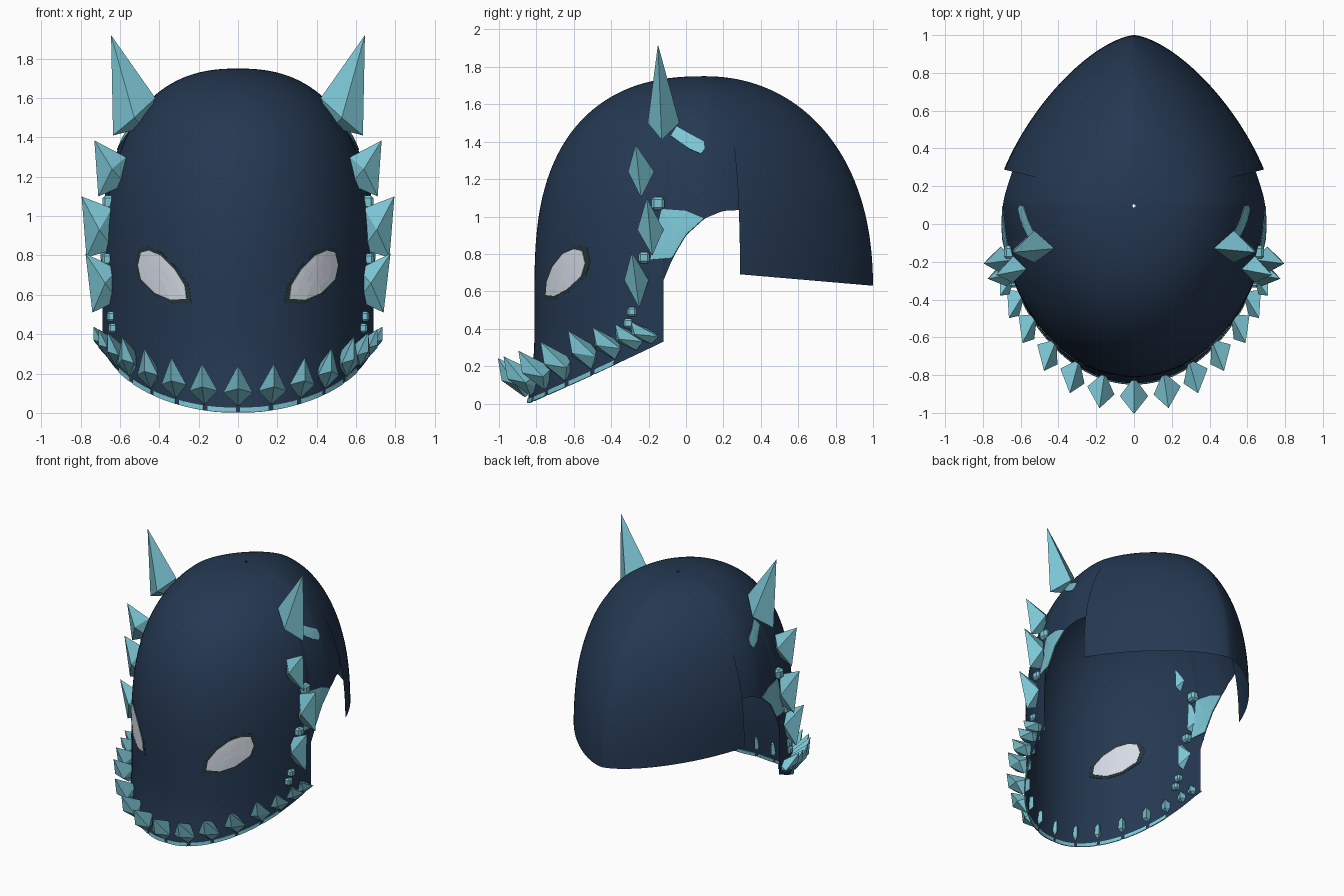
import bpy, bmesh, math
from mathutils import Vector

if "Cube" in bpy.data.objects:
    bpy.data.objects.remove(bpy.data.objects["Cube"])


def material(name, rgb):
    m = bpy.data.materials.new(name)
    m.use_nodes = True
    m.diffuse_color = (*rgb, 1)
    m.node_tree.nodes["Principled BSDF"].inputs["Base Color"].default_value = (*rgb, 1)
    return m


NAVY = material("navy", (0.018, 0.040, 0.083))
TEAL = material("pale_teal", (0.20, 0.56, 0.66))
WHITE = material("eye_white", (0.66, 0.70, 0.78))
RIM = material("dark_green", (0.018, 0.036, 0.038))

TOP, WAIST, MID_Y = 1.75, 0.6, 0.1
WIDTH, FRONT, BACK = 0.71, 0.91, 0.90


def finish(name, bm, mat, mirror=True, smooth=False, thick=0):
    me = bpy.data.meshes.new(name)
    bm.to_mesh(me)
    bm.free()
    me.materials.append(mat)
    if smooth:
        me.shade_smooth()
    ob = bpy.data.objects.new(name, me)
    bpy.context.collection.objects.link(ob)
    if thick:
        mod = ob.modifiers.new("Thickness", "SOLIDIFY")
        mod.thickness, mod.offset = thick, 0
    if mirror:
        ob.modifiers.new("Mirror", "MIRROR")
    return ob


def profile(z, t=0):
    """Dome radius at height z; t goes from 0 (front) to 1 (back)."""
    u = min(max((z - WAIST) / (TOP - WAIST), 0), 1)
    f = (1 - u ** (2.7 - 0.4 * t)) ** (1 / (2.4 - 0.3 * t))
    return f


def surf(a, z, flare=0):
    """Helmet surface: a runs from -90 degrees (back) to 90 (front)."""
    t = max(0, -math.sin(a))
    f = profile(z, t)
    if a >= 0:
        lip = 1 + 0.04 * max(0, 1 - z / 0.3) * math.sin(a)
        return Vector((WIDTH * math.cos(a) * f, MID_Y - FRONT * math.sin(a) * f * lip, z))
    x = WIDTH * max(0, 1 - t ** 1.5) ** 0.65 * f
    x *= 1 + flare * (1 - t) * min(1, max(0, (1.65 - z) / 0.6))
    return Vector((x, MID_Y + BACK * t * f, z))


def normal(a):
    return Vector((math.cos(a) / WIDTH, -math.sin(a) / FRONT, 0)).normalized()


def angle_from_y(y, z=0.6):
    return math.asin(max(0, min(1, (MID_Y - y) / (FRONT * profile(z)))))


def on_front(x, z):
    return surf(math.acos(min(1, x / (WIDTH * profile(z)))), z)


def on_side(y, z):
    return surf(angle_from_y(y, z), z)


# Lower edges of the two shells
def chin_edge(y):
    return max(0.003, (y + 0.81) * 0.48)


ARCH = [(-0.12, 0.66), (-0.07, 0.78), (0, 0.90), (0.1, 0.99), (0.2, 1.03), (0.4, 1.04)]


def face_edge(y):
    if y < -0.12:
        return chin_edge(y)
    for (y0, z0), (y1, z1) in zip(ARCH, ARCH[1:]):
        if y <= y1:
            return z0 + (z1 - z0) * (y - y0) / (y1 - y0)
    return ARCH[-1][1]


def back_edge(y):
    return 0.69 - 0.06 * (y - 0.3) / 0.7


def shell(name, angles, edge, flare=0, rows=44):
    bm = bmesh.new()
    cols = []
    for a in angles:
        low = edge(surf(a, 0.6).y)
        ws = [1 + (0.008 - 1) * j / rows for j in range(rows + 1)]
        cols.append([bm.verts.new(surf(a, TOP - (TOP - low) * w ** 2.4, flare)) for w in ws])
    for p, q in zip(cols, cols[1:]):
        for j in range(rows):
            bm.faces.new((p[j], p[j + 1], q[j + 1], q[j]))
    return finish(name, bm, NAVY, smooth=True)


def span(a0, a1, n):
    return [a0 + (a1 - a0) * i / n for i in range(n + 1)]


corner = angle_from_y(-0.12)
seam = -math.asin(0.21)
shell("face_shell", span(seam - 0.05, corner - 0.0005, 22)
      + span(corner + 0.0005, math.pi / 2, 48), face_edge)
shell("back_shell", span(-math.pi / 2, seam, 48), back_edge, flare=0.045)


# Thin plates that follow the shell
def plate(name, outline, place, mat, scale=1, thick=0.009):
    bm = bmesh.new()
    cx = sum(p[0] for p in outline) / len(outline)
    cz = sum(p[1] for p in outline) / len(outline)
    at = lambda p, k: bm.verts.new(place(cx + (p[0] - cx) * k, cz + (p[1] - cz) * k))
    mid = at((cx, cz), 1)
    rings = [[at(p, k * scale) for p in outline] for k in (0.35, 0.7, 1)]
    n = len(outline)
    for i in range(n):
        j = (i + 1) % n
        bm.faces.new((mid, rings[0][i], rings[0][j]))
        for r, s in zip(rings, rings[1:]):
            bm.faces.new((r[i], s[i], s[j], r[j]))
    return finish(name, bm, mat, thick=thick)


EYE = [(0.26, 0.58), (0.34, 0.575), (0.42, 0.61), (0.49, 0.68), (0.505, 0.75), (0.49, 0.815),
       (0.45, 0.825), (0.39, 0.80), (0.32, 0.73), (0.27, 0.65)]
plate("eye_rim", EYE, on_front, RIM, scale=1.17, thick=0.004)
plate("eye", EYE, on_front, WHITE)
plate("cheek_patch", [(-0.19, 0.77), (-0.075, 0.78), (0, 0.905), (0.095, 0.99), (0, 1.03),
                      (-0.13, 1.04)], on_side, TEAL)
plate("temple_patch", [(-0.08, 1.43), (0.02, 1.36), (0.08, 1.335), (0.1, 1.36), (0.095, 1.4),
                       (0.02, 1.44), (-0.05, 1.48)], on_side, TEAL)


# Crystal spikes
def crystal(name, points, mirror=True):
    bm = bmesh.new()
    for p in points:
        bm.verts.new(p)
    bmesh.ops.convex_hull(bm, input=bm.verts[:])
    bmesh.ops.recalc_face_normals(bm, faces=bm.faces[:])
    return finish(name, bm, TEAL, mirror)


def side_spike(name, tip, outer, inner, base, y_mid, half, z_mid):
    x_mid = (outer[0] + inner[0]) / 2
    crystal(name, [tip, outer, inner, base, (x_mid, y_mid - half, z_mid),
                   (x_mid, y_mid + half, z_mid)])


side_spike("horn", (0.645, -0.15, 1.92), (0.635, -0.13, 1.41), (0.42, -0.13, 1.6),
           (0.48, -0.12, 1.45), -0.12, 0.085, 1.5)
side_spike("upper_side_spike", (0.73, -0.27, 1.385), (0.71, -0.24, 1.1), (0.57, -0.24, 1.3),
           (0.57, -0.24, 1.16), -0.24, 0.07, 1.24)
side_spike("middle_side_spike", (0.795, -0.21, 1.1), (0.77, -0.18, 0.79), (0.64, -0.19, 1.04),
           (0.63, -0.19, 0.83), -0.19, 0.07, 0.93)
side_spike("lower_side_spike", (0.775, -0.29, 0.81), (0.74, -0.25, 0.51), (0.61, -0.26, 0.73),
           (0.61, -0.26, 0.57), -0.265, 0.065, 0.66)

# Row of jaw spikes along the lower edge
row = [math.pi / 2] + [angle_from_y(y) for y in (-0.785, -0.72, -0.62, -0.49, -0.37, -0.26, -0.18)]
for i, a in enumerate(row):
    y = surf(a, 0.6).y
    b = surf(a, chin_edge(y))
    n = normal(a)
    side = Vector((-n.y, n.x, 0))
    h = 1 - 0.45 * max(0, (y + 0.5) / 0.33)
    off = lambda out, fwd, up: b + n * out + Vector((0, -fwd, up * h))
    crystal("jaw_spike_%d" % i, [
        off(0.06, 0.10, 0.24), off(0.06, 0.08, 0.12), off(0.015, 0, 0.03),
        off(-0.035, 0, 0.15), off(-0.035, 0, 0.07),
        off(0.035, 0.03, 0.1) + side * 0.075, off(0.035, 0.03, 0.1) - side * 0.075], mirror=i > 0)

# Teal strips along the chin edge
bm = bmesh.new()
for a0, a1 in zip(row, row[1:6]):
    angles = span(a0 - 0.015, a1 + 0.015, 5)
    lo, hi = [], []
    for a in angles:
        e = chin_edge(surf(a, 0.6).y)
        lo.append(bm.verts.new(surf(a, e)))
        hi.append(bm.verts.new(surf(a, e + 0.025)))
    for i in range(5):
        bm.faces.new((lo[i], hi[i], hi[i + 1], lo[i + 1]))
bmesh.ops.reverse_faces(bm, faces=bm.faces[:])
finish("chin_strips", bm, TEAL, thick=0.009)

# Small studs beside the spikes
for i, (y, z, s) in enumerate([(-0.15, 1.07, 0.07), (-0.225, 0.78, 0.06),
                               (-0.29, 0.49, 0.05), (-0.31, 0.43, 0.05)]):
    bm = bmesh.new()
    bmesh.ops.create_cube(bm, size=s)
    bmesh.ops.bevel(bm, geom=bm.edges[:], offset=s * 0.2, segments=1, affect="EDGES")
    bmesh.ops.translate(bm, verts=bm.verts[:], vec=on_side(y, z))
    finish("stud_%d" % i, bm, TEAL)
